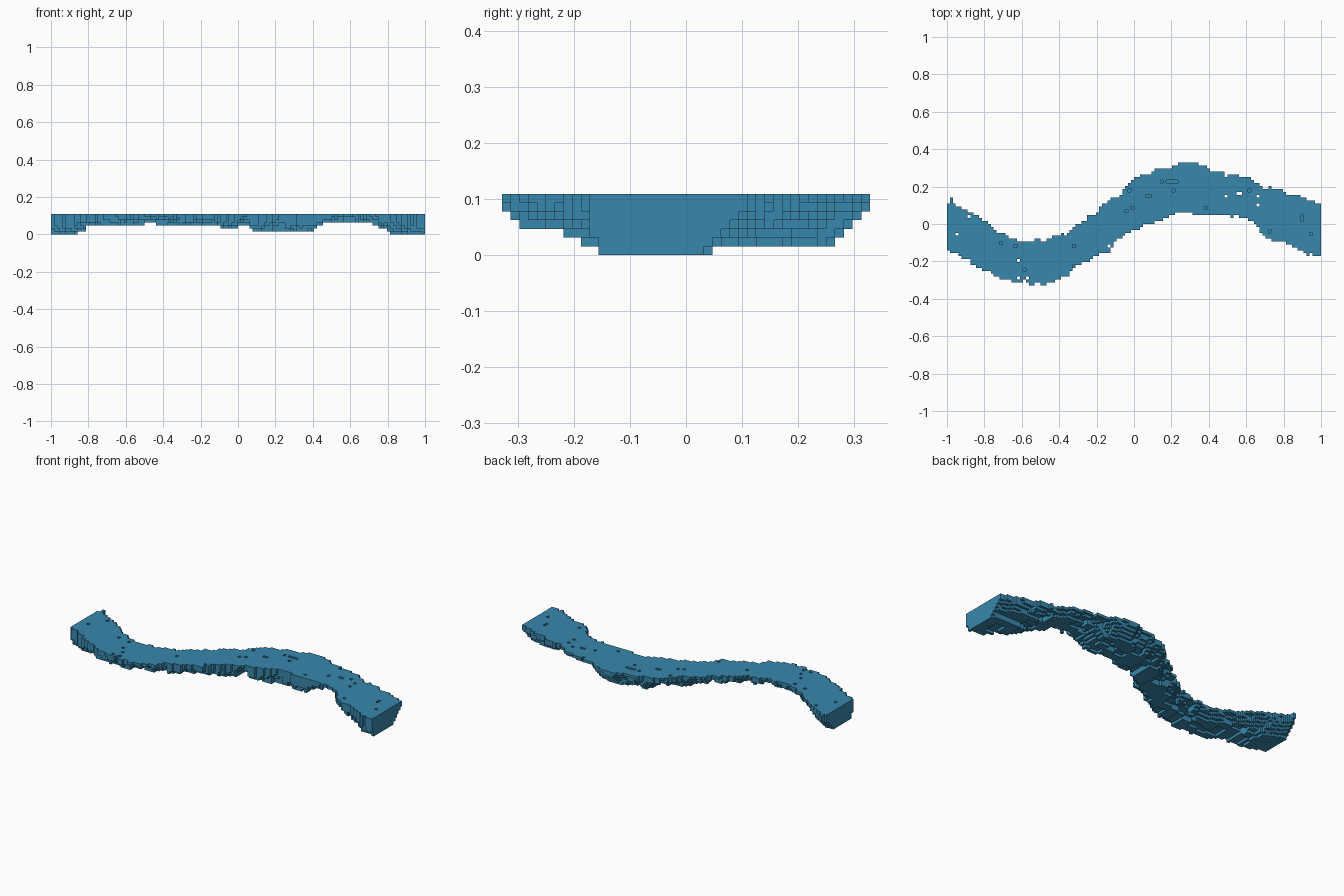
import bpy, bmesh, random
from mathutils import Vector

if "Cube" in bpy.data.objects:
    bpy.data.objects.remove(bpy.data.objects["Cube"], do_unlink=True)

random.seed(7)
S = 2 / 128              # block size
NX, NY, NZ = 128, 42, 7  # blocks along each axis

# River banks: x, front bank y, back bank y
BANKS = [(-1, -.14, .10), (-.98, -.15, .14), (-.95, -.16, .11), (-.9, -.19, .08), (-.8, -.24, .02),
         (-.75, -.27, -.03), (-.7, -.30, -.06), (-.6, -.31, -.09), (-.5, -.325, -.09),
         (-.4, -.30, -.07), (-.3, -.23, 0), (-.2, -.18, .07), (-.13, -.15, .12),
         (-.1, -.09, .14), (0, -.03, .24), (.1, 0, .28), (.2, .05, .31), (.27, .065, .328),
         (.37, .05, .32), (.4, .045, .29), (.5, .04, .27), (.6, .03, .25), (.65, 0, .22),
         (.7, -.08, .20), (.8, -.10, .17), (.9, -.15, .145), (1, -.18, .10)]
# Depth of the bed in blocks along x
DEPTH = [(-1, 7), (-.86, 7), (-.85, 6), (-.82, 6), (-.8, 4), (-.12, 4), (-.08, 5), (.07, 5),
         (.08, 6), (.4, 6), (.42, 4), (.5, 3), (.7, 3), (.76, 5), (.8, 5), (.81, 7), (1, 7)]
# Gaps that go right through, and one-block pits in the surface
GAPS = [(-.95, -.06), (-.89, .045), (-.61, -.19), (-.62, -.285), (-.57, -.29), (-.13, -.115),
        (.485, .26), (.49, .145), (.55, .16), (.57, .17), (.66, .15), (.67, .10), (.72, -.08)]
PITS = [(.94, -.06), (.9, .02), (.9, .035), (.07, .145), (.085, .145), (-.01, .08), (-.04, .065),
        (.15, .23), (.18, .225), (.195, .225), (.21, .225), (.225, .225), (.205, .18),
        (-.025, .18), (-.325, -.125), (-.325, -.22), (-.58, -.25), (-.63, -.11),
        (-.71, -.095), (.39, .08), (.72, -.045), (.62, .18), (.5, .19)]


def sample(table, x, k):
    """Linear lookup of column k at x."""
    for a, b in zip(table, table[1:]):
        if x <= b[0]:
            t = (x - a[0]) / (b[0] - a[0])
            return a[k] + (b[k] - a[k]) * t
    return table[-1][k]


def cell(x, y):
    return int((x + 1) / S), int((y + NY * S / 2) / S)


# Fill the bed with stepped columns of blocks
gaps = {cell(*p) for p in GAPS}
pits = {cell(*p) for p in PITS}
patch = {}
blocks = set()
jit_f = jit_b = 0
for i in range(NX):
    x = -1 + (i + .5) * S
    if i % 2 == 0:
        jit_f, jit_b = (random.choice((-.5, 0, 0, .5)) * S for _ in range(2))
    front, back = sample(BANKS, x, 1) + jit_f, sample(BANKS, x, 2) + jit_b
    mid, half = (front + back) / 2, (back - front) / 2
    bed = round(sample(DEPTH, x, 1))
    for j in range(NY):
        y = (j + .5 - NY / 2) * S
        t = (y - mid) / half
        if abs(t) > 1 or (i, j) in gaps:
            continue
        # Steep front bank, gentler back bank, deep pools only mid-stream
        slope = .6 + 1.8 * (1 + t) if t < 0 else .25 + 1.4 * (1 - t)
        deepest = bed if -.155 < y < .04 else min(bed, 6 if x < .5 else 5)
        # Rough bed in rectangular patches, smoother at the cut ends
        key = (i // 4, (j + i // 4 % 2) // 3)
        if key not in patch:
            patch[key] = random.choice((.5, 0, 0, 0, -1, -1, -2))
        rough = patch[key] if 3 < i < NX - 4 else 0
        d = max(1, min(deepest, round(bed * min(1, slope) + rough)))
        for k in range(NZ - d, NZ):
            if not (k == NZ - 1 and d > 1 and (i, j) in pits):
                blocks.add((i, j, k))

# Skin: one square for every exposed block side
bm = bmesh.new()
verts = {}


def vert(p):
    if p not in verts:
        verts[p] = bm.verts.new(((p[0] - NX / 2) * S, (p[1] - NY / 2) * S, p[2] * S))
    return verts[p]


for b in sorted(blocks):
    for axis in range(3):
        u, v = (axis + 1) % 3, (axis + 2) % 3
        for side in (0, 1):
            n = list(b)
            n[axis] += 2 * side - 1
            if tuple(n) in blocks:
                continue
            corners = []
            for du, dv in ((0, 0), (1, 0), (1, 1), (0, 1)):
                p = list(b)
                p[axis] += side
                p[u] += du
                p[v] += dv
                corners.append(vert(tuple(p)))
            bm.faces.new(corners if side else corners[::-1])

# Settle on the ground and centre
lo = Vector([min(v.co[a] for v in bm.verts) for a in range(3)])
hi = Vector([max(v.co[a] for v in bm.verts) for a in range(3)])
bmesh.ops.translate(bm, verts=bm.verts, vec=(-(lo.x + hi.x) / 2, -(lo.y + hi.y) / 2, -lo.z))

mesh = bpy.data.meshes.new("river_water")
bm.to_mesh(mesh)
bm.free()
river = bpy.data.objects.new("river_water", mesh)
bpy.context.collection.objects.link(river)

# Water colour
water = bpy.data.materials.new("water_blue")
water.use_nodes = True
colour = (.04, .245, .42, 1)
water.diffuse_color = colour
water.node_tree.nodes["Principled BSDF"].inputs["Base Color"].default_value = colour
mesh.materials.append(water)
